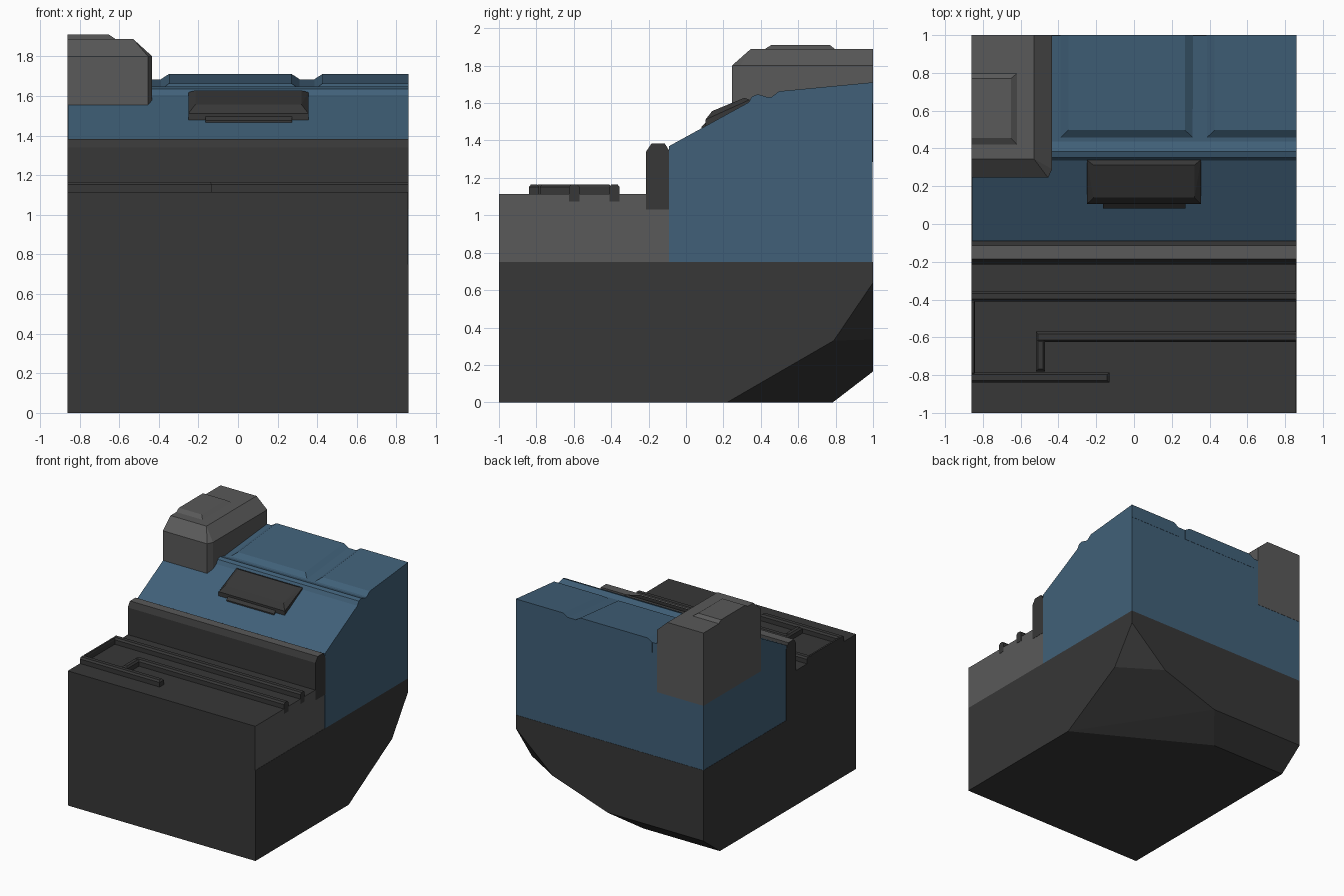
import bpy, bmesh
from mathutils import Vector

if "Cube" in bpy.data.objects:
    bpy.data.objects.remove(bpy.data.objects["Cube"])


def material(name, rgb):
    m = bpy.data.materials.new(name)
    m.diffuse_color = (*rgb, 1)
    m.use_nodes = True
    m.node_tree.nodes["Principled BSDF"].inputs["Base Color"].default_value = m.diffuse_color
    return m


DARK = material("charcoal", (0.038, 0.038, 0.038))
GREY = material("mid grey", (0.100, 0.100, 0.100))
BLUE = material("steel blue", (0.052, 0.118, 0.190))


def hull(name, points, *mats, rule=None):
    """Convex solid around points; rule(face) picks the material slot."""
    bm = bmesh.new()
    for p in points:
        bm.verts.new(p)
    bmesh.ops.convex_hull(bm, input=bm.verts[:])
    bmesh.ops.dissolve_limit(bm, angle_limit=0.02, verts=bm.verts[:], edges=bm.edges[:])
    return finish(name, bm, mats, rule)


def finish(name, bm, mats, rule=None):
    bmesh.ops.recalc_face_normals(bm, faces=bm.faces[:])
    bm.normal_update()
    if rule:
        for f in bm.faces:
            f.material_index = rule(f)
    me = bpy.data.meshes.new(name)
    bm.to_mesh(me)
    bm.free()
    for m in mats:
        me.materials.append(m)
    ob = bpy.data.objects.new(name, me)
    bpy.context.collection.objects.link(ob)
    return ob


def extrude_x(name, profile, x0, x1, *mats, rule=None):
    """Solid made by sweeping a (y, z) profile from x0 to x1."""
    bm = bmesh.new()
    face = bm.faces.new([bm.verts.new((x0, y, z)) for y, z in profile])
    new = bmesh.ops.extrude_face_region(bm, geom=[face])["geom"]
    verts = [v for v in new if isinstance(v, bmesh.types.BMVert)]
    bmesh.ops.translate(bm, verts=verts, vec=Vector((x1 - x0, 0, 0)))
    return finish(name, bm, mats, rule)


def box_points(x0, x1, y0, y1, z0, z1):
    return [(x, y, z) for x in (x0, x1) for y in (y0, y1) for z in (z0, z1)]


X = 0.86

# lower hull with faceted corner at the back right
hull("lower_hull", [
    (-X, -1, 0), (X, -1, 0), (-X, -1, 0.75), (X, -1, 0.75), (-X, 1, 0.75), (X, 1, 0.75),
    (X, 0.22, 0), (-0.16, 0.785, 0), (-X, 0.785, 0),
    (-X, 1, 0.165), (0.015, 1, 0.165), (0.52, 1, 0.336),
    (X, 0.79, 0.33), (X, 1, 0.64)], DARK)

# front deck, grey only on its right side
hull("front_deck", box_points(-X, X - 0.002, -1, -0.085, 0.74, 1.115), DARK, GREY,
     rule=lambda f: int(f.normal.x > 0.9))

# raised rails on the deck, with chamfered tops
c = 0.012
for name, x0, x1, y0, y1, z0 in (
        ("front_rail", -X, -0.13, -0.84, -0.785, 1.09),
        ("middle_rail", -0.52, X, -0.625, -0.57, 1.075),
        ("rear_rail", -X, X, -0.41, -0.355, 1.075),
        ("short_cross_rail", -0.52, -0.47, -0.78, -0.61, 1.09),
        ("left_edge_rail", -X, -0.842, -0.80, -0.40, 1.09)):
    cl = c if x0 > -X else 0
    cr = c if x1 < X else 0
    cr = min(cr, 0.004) if name == "left_edge_rail" else cr
    hull(name, box_points(x0, x1, y0, y1, z0, 1.152)
         + box_points(x0 + cl, x1 - cr, y0 + c, y1 - c, z0, 1.166), DARK)

# cross bar between deck and body, grey top face
extrude_x("cross_bar", [(-0.214, 1.03), (-0.214, 1.34), (-0.185, 1.383),
                        (-0.113, 1.383), (-0.086, 1.34), (-0.086, 1.03)],
          -X, X, DARK, GREY, rule=lambda f: int(f.normal.z > 0.95))

# blue body with sloped front and ridge
extrude_x("body", [(-0.09, 0.75), (-0.09, 1.37), (0.335, 1.604), (0.353, 1.636),
                   (0.385, 1.647), (0.438, 1.631), (0.998, 1.684), (0.998, 0.75)],
          -X + 0.002, X, BLUE)

# raised roof panels
for name, x0, x1, cr in (("left_roof_panel", -0.39, 0.312, 0.042),
                         ("right_roof_panel", 0.385, X, 0)):
    hull(name, [(x, y, z) for x in (x0, x1) for y, z in ((0.457, 1.632), (1, 1.684), (1, 1.6))]
         + [(x, y, z) for x in (x0 + 0.042, x1 - cr) for y, z in ((0.497, 1.663), (1, 1.711))],
         BLUE)

# grey pod at the back left corner, with chamfered top and corner
outline = [(-X, 0.245), (-0.455, 0.245), (-0.433, 0.29), (-0.433, 1), (-X, 1)]
crown = [(-X, 0.345), (-0.53, 0.345), (-0.53, 1), (-X, 1)]
hull("corner_pod", [(x, y, z) for x, y in outline for z in (1.285, 1.80)]
     + [(x, y, 1.888) for x, y in crown], GREY)
hull("pod_top_plate", box_points(-X, -0.616, 0.417, 0.80, 1.86, 1.886)
     + box_points(-X, -0.652, 0.455, 0.77, 1.88, 1.91), GREY)

# dark bevelled console on the slope and the lip beneath it
hull("slope_console",
     [(x, y, z) for x in (-0.25, 0.355)
      for y, z in ((0.105, 1.47), (0.105, 1.512), (0.34, 1.618), (0.34, 1.58))]
     + [(x, y, z) for x in (-0.215, 0.32) for y, z in ((0.139, 1.557), (0.312, 1.628))], DARK)
extrude_x("console_lip", [(0.083, 1.455), (0.083, 1.475), (0.105, 1.495),
                          (0.15, 1.495), (0.15, 1.47)], -0.165, 0.272, DARK)
